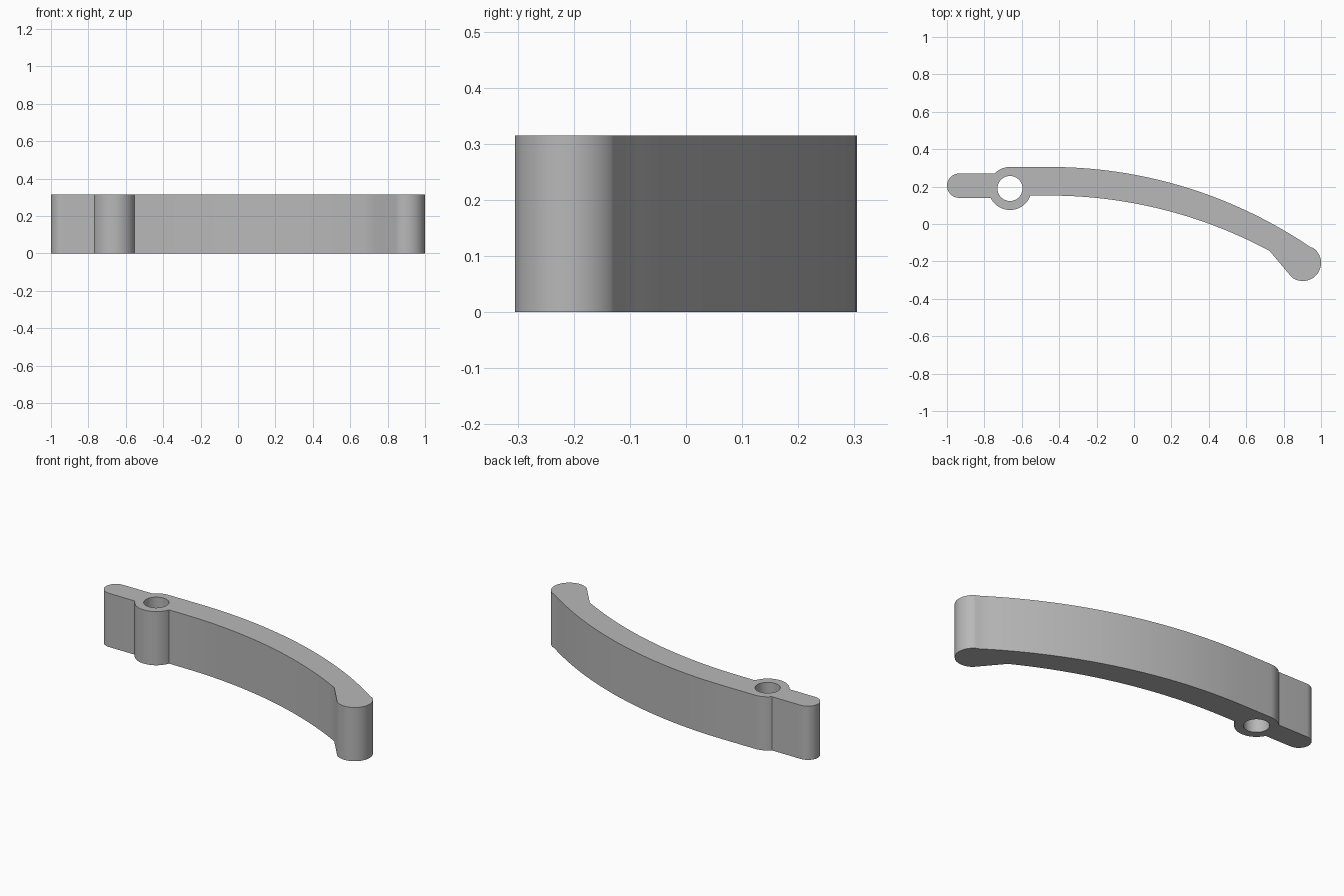
import bpy
from math import cos, sin, radians, sqrt

cube = bpy.data.objects.get("Cube")
if cube:
    bpy.data.objects.remove(cube, do_unlink=True)

HEIGHT = 0.315
BOSS = (-0.663, 0.19)


def arc(center, radius, start, end, steps):
    """Points on a circular arc, angles in degrees."""
    angles = [radians(start + (end - start) * i / steps) for i in range(steps + 1)]
    return [(center[0] + radius * cos(a), center[1] + radius * sin(a)) for a in angles]


def bow(top, x_end, steps=24):
    """Downward bend of the arm, starting level at the given height."""
    x0, radius = -0.45, 2.48
    xs = [x0 + (x_end - x0) * i / steps for i in range(steps + 1)]
    return [(x, top - radius + sqrt(radius ** 2 - (x - x0) ** 2)) for x in xs]


# Outline, anticlockwise: tab end, boss underside, inner bow, round tip, outer bow, boss top
outline = arc((-0.935, 0.205), 0.065, 90, 270, 24)
outline += arc(BOSS, 0.115, 206, 341, 28)
outline += bow(0.152, 0.725)
outline += arc((0.903, -0.208), 0.097, 232, 416, 28)
outline += bow(0.305, 0.945)[::-1]
outline += arc(BOSS, 0.115, 90, 136, 10)
hole = arc(BOSS, 0.067, 0, 360, 48)[:-1]

# Extruded profile with the pin hole
curve = bpy.data.curves.new("curved_lever", "CURVE")
curve.dimensions = "2D"
curve.fill_mode = "BOTH"
curve.extrude = HEIGHT / 2
for points in (outline, hole):
    spline = curve.splines.new("POLY")
    spline.points.add(len(points) - 1)
    for p, (x, y) in zip(spline.points, points):
        p.co = (x, y, 0, 1)
    spline.use_cyclic_u = True

lever = bpy.data.objects.new("curved_lever", curve)
bpy.context.collection.objects.link(lever)
lever.location.z = HEIGHT / 2
bpy.ops.object.select_all(action="DESELECT")
lever.select_set(True)
bpy.context.view_layer.objects.active = lever
bpy.ops.object.convert(target="MESH")
lever = bpy.context.object

# Join caps to walls, face outward
bpy.ops.object.mode_set(mode="EDIT")
bpy.ops.mesh.select_all(action="SELECT")
bpy.ops.mesh.remove_doubles(threshold=0.0005)
bpy.ops.mesh.normals_make_consistent(inside=False)
bpy.ops.object.mode_set(mode="OBJECT")
bpy.ops.object.shade_smooth_by_angle(angle=radians(25))

# Plain grey
grey = bpy.data.materials.new("plain_grey")
grey.use_nodes = True
color = (0.48, 0.48, 0.48, 1)
grey.diffuse_color = color
grey.node_tree.nodes["Principled BSDF"].inputs["Base Color"].default_value = color
lever.data.materials.clear()
lever.data.materials.append(grey)
